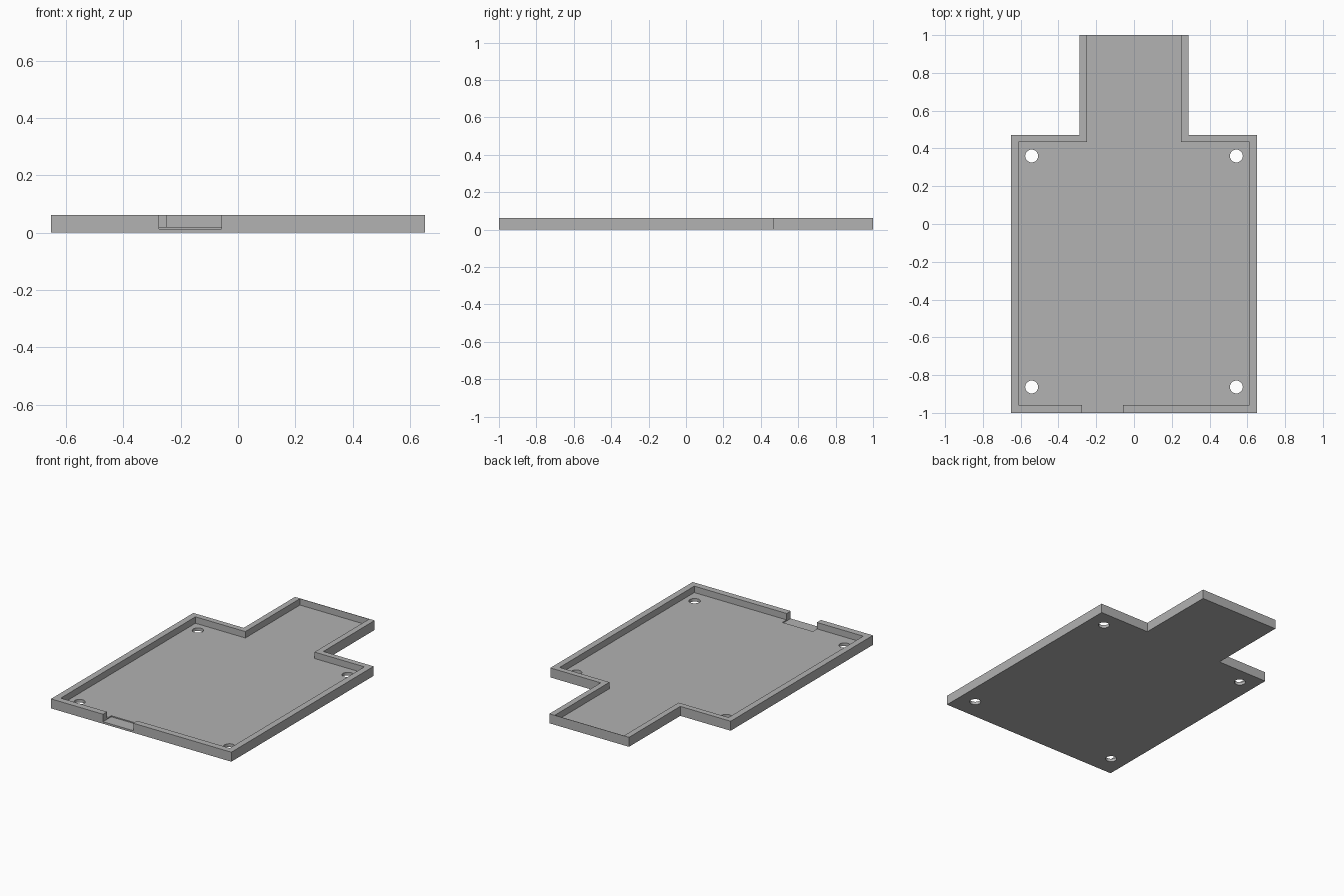
import bpy
import bmesh

if "Cube" in bpy.data.objects:
    bpy.data.objects.remove(bpy.data.objects["Cube"], do_unlink=True)

# Main dimensions
HEIGHT, FLOOR, NOTCH_Z = 0.062, 0.02, 0.013
HOLE_X, HOLE_Y, HOLE_R = 0.542, (-0.863, 0.36), 0.034

grey = bpy.data.materials.new("plain grey")
grey.use_nodes = True
colour = (0.445, 0.445, 0.445, 1)
grey.diffuse_color = colour
grey.node_tree.nodes["Principled BSDF"].inputs["Base Color"].default_value = colour


def prism(name, outline, z0, z1):
    """Extrude a closed outline from z0 to z1."""
    bm = bmesh.new()
    face = bm.faces.new([bm.verts.new((x, y, z0)) for x, y in outline])
    top = bmesh.ops.extrude_face_region(bm, geom=[face])
    verts = [v for v in top["geom"] if isinstance(v, bmesh.types.BMVert)]
    bmesh.ops.translate(bm, verts=verts, vec=(0, 0, z1 - z0))
    bmesh.ops.recalc_face_normals(bm, faces=bm.faces)
    mesh = bpy.data.meshes.new(name)
    bm.to_mesh(mesh)
    bm.free()
    mesh.materials.append(grey)
    obj = bpy.data.objects.new(name, mesh)
    bpy.context.collection.objects.link(obj)
    return obj


def necked_outline(body, neck, front, shoulder, back):
    """Wide body with a narrower neck, mirrored about x = 0."""
    half = [(body, front), (body, shoulder), (neck, shoulder), (neck, back)]
    return half + [(-x, y) for x, y in reversed(half)]


def cut(target, cutter):
    """Subtract the cutter and remove it."""
    cutter.hide_render = True
    mod = target.modifiers.new("cut", "BOOLEAN")
    mod.operation, mod.solver, mod.object = "DIFFERENCE", "EXACT", cutter
    bpy.ops.object.select_all(action="DESELECT")
    bpy.context.view_layer.objects.active = target
    target.select_set(True)
    bpy.ops.object.modifier_apply(modifier=mod.name)
    bpy.data.objects.remove(cutter, do_unlink=True)


# Tray body with its shallow pocket; the wall at the neck end is very thin
tray = prism("tray", necked_outline(0.652, 0.288, -1, 0.47, 1), 0, HEIGHT)
cut(tray, prism("pocket_cutter", necked_outline(0.611, 0.25, -0.958, 0.433, 0.997),
                FLOOR, HEIGHT + 0.1))

# Connector notch through the front wall
notch = [(-0.276, -1.1), (-0.057, -1.1), (-0.057, -0.915), (-0.276, -0.915)]
cut(tray, prism("notch_cutter", notch, NOTCH_Z, HEIGHT + 0.1))

# Four screw holes through the floor
for x in (-HOLE_X, HOLE_X):
    for y in HOLE_Y:
        bpy.ops.mesh.primitive_cylinder_add(vertices=32, radius=HOLE_R, depth=0.5,
                                            location=(x, y, 0))
        hole = bpy.context.object
        hole.name = "hole_cutter"
        hole.data.materials.append(grey)
        cut(tray, hole)

# Flat faces, smooth hole walls
bpy.ops.object.select_all(action="DESELECT")
tray.select_set(True)
bpy.context.view_layer.objects.active = tray
bpy.ops.object.shade_smooth_by_angle(angle=0.5)
